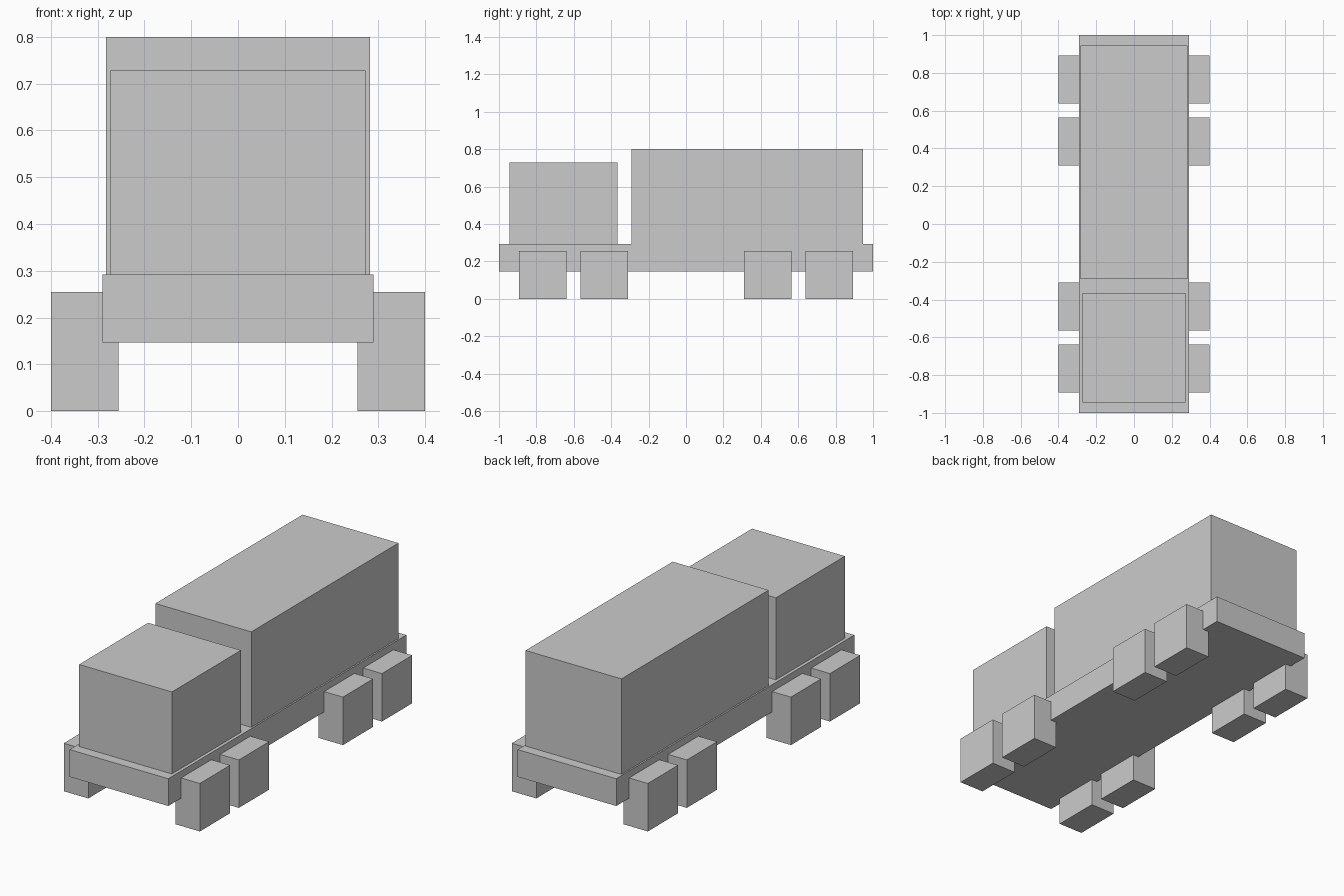
import bpy
import bmesh

if "Cube" in bpy.data.objects:
    bpy.data.objects.remove(bpy.data.objects["Cube"])


def box(name, x, y, z):
    """Axis-aligned box from (min, max) ranges."""
    bm = bmesh.new()
    bmesh.ops.create_cube(bm, size=1)
    for v in bm.verts:
        for i, (lo, hi) in enumerate((x, y, z)):
            v.co[i] = hi if v.co[i] > 0 else lo
    mesh = bpy.data.meshes.new(name)
    bm.to_mesh(mesh)
    bm.free()
    obj = bpy.data.objects.new(name, mesh)
    bpy.context.collection.objects.link(obj)
    return obj


# Flat bed, driver cab and cargo container
DECK = 0.292
box("chassis", (-0.29, 0.29), (-1.0, 1.0), (0.147, DECK))
box("cab", (-0.273, 0.273), (-0.945, -0.365), (DECK, 0.728))
box("cargo_box", (-0.282, 0.282), (-0.291, 0.945), (DECK, 0.80))

# Four axles of blocky wheels, mirrored left and right
for n, y in enumerate((-0.765, -0.437, 0.437, 0.765), 1):
    wheel = box(f"wheel_pair_{n}", (0.256, 0.40),
                (y - 0.127, y + 0.127), (0.0, 0.255))
    wheel.modifiers.new("mirror", 'MIRROR').use_axis[0] = True
